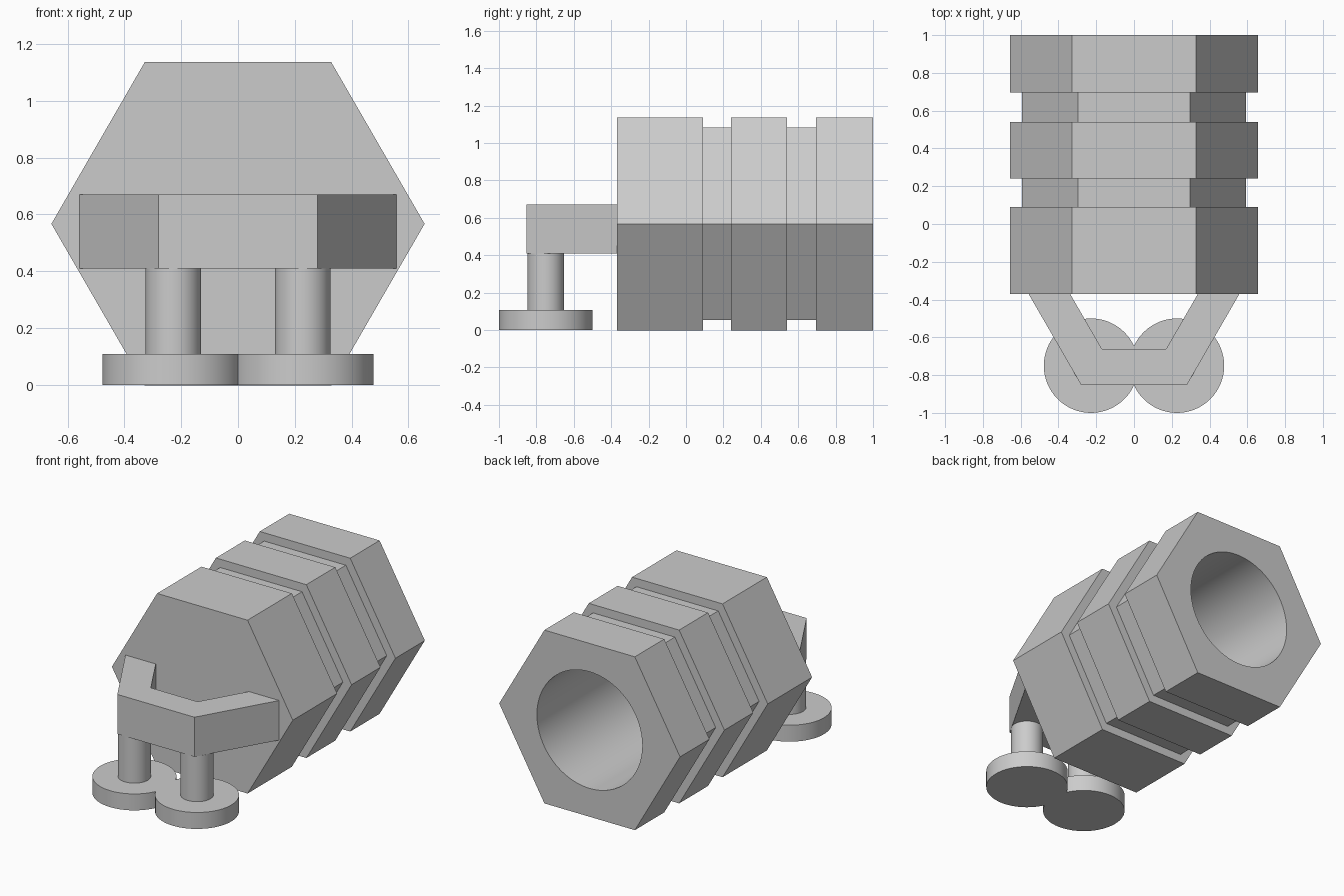
import bpy, bmesh, math

cube = bpy.data.objects.get("Cube")
if cube:
    bpy.data.objects.remove(cube, do_unlink=True)

# Single grey material
grey = bpy.data.materials.new("light grey")
grey.use_nodes = True
colour = (0.6, 0.6, 0.6, 1)
grey.diffuse_color = colour
grey.node_tree.nodes["Principled BSDF"].inputs["Base Color"].default_value = colour

CENTRE_Z = 0.567
FRONT_Y = -0.37


def finish(obj, smooth=False):
    obj.data.materials.clear()
    obj.data.materials.append(grey)
    if smooth:
        bpy.ops.object.select_all(action='DESELECT')
        obj.select_set(True)
        bpy.context.view_layer.objects.active = obj
        bpy.ops.object.shade_smooth_by_angle(angle=math.radians(30))


def mesh_object(name, bm):
    bmesh.ops.recalc_face_normals(bm, faces=bm.faces)
    mesh = bpy.data.meshes.new(name)
    bm.to_mesh(mesh)
    bm.free()
    obj = bpy.data.objects.new(name, mesh)
    bpy.context.collection.objects.link(obj)
    return obj


def cylinder(name, radius, depth, location, rotation=(0, 0, 0)):
    bpy.ops.mesh.primitive_cylinder_add(vertices=64, radius=radius, depth=depth,
                                        location=location, rotation=rotation)
    obj = bpy.context.object
    obj.name = name
    return obj


# Hexagonal body: lofted rings with two recessed grooves
WIDE, NARROW = 0.657, 0.594
profile = [(FRONT_Y, WIDE), (0.09, WIDE), (0.09, NARROW), (0.24, NARROW),
           (0.24, WIDE), (0.54, WIDE), (0.54, NARROW), (0.695, NARROW),
           (0.695, WIDE), (1.0, WIDE)]
bm = bmesh.new()
rings = []
for y, r in profile:
    angles = [math.radians(60 * i) for i in range(6)]
    rings.append([bm.verts.new((r * math.cos(a), y, CENTRE_Z + r * math.sin(a)))
                  for a in angles])
for a, b in zip(rings, rings[1:]):
    for i in range(6):
        j = (i + 1) % 6
        bm.faces.new((a[i], a[j], b[j], b[i]))
bm.faces.new(rings[0])
bm.faces.new(rings[-1])
body = mesh_object("hexagonal_body", bm)
finish(body)

# Deep round bore open at the back
FLOOR_Y, END_Y = -0.19, 1.1
cutter = cylinder("bore_cutter", 0.383, END_Y - FLOOR_Y,
                  (0, (FLOOR_Y + END_Y) / 2, CENTRE_Z), (math.pi / 2, 0, 0))
finish(cutter)
cutter.hide_render = True
cut = body.modifiers.new("bore", 'BOOLEAN')
cut.operation = 'DIFFERENCE'
cut.solver = 'EXACT'
cut.object = cutter
bpy.context.view_layer.objects.active = body
bpy.ops.object.modifier_apply(modifier=cut.name)
bpy.data.objects.remove(cutter, do_unlink=True)
finish(body, smooth=True)

# Front bracket: half of a hexagonal ring, extruded upward
BOTTOM, TOP = 0.41, 0.67
bm = bmesh.new()
outline = []
for r, steps in ((0.56, range(4)), (0.34, reversed(range(4)))):
    for i in steps:
        a = math.radians(180 + 60 * i)
        outline.append(bm.verts.new((r * math.cos(a), FRONT_Y + 0.003 + r * math.sin(a), BOTTOM)))
base = bm.faces.new(outline)
top = bmesh.ops.extrude_face_region(bm, geom=[base])
bmesh.ops.translate(bm, vec=(0, 0, TOP - BOTTOM),
                    verts=[v for v in top["geom"] if isinstance(v, bmesh.types.BMVert)])
finish(mesh_object("front_bracket", bm))

# Legs and round feet
FOOT_H, LEG_X, LEG_Y = 0.108, 0.2275, -0.75
for side, s in (("left", 1), ("right", -1)):
    foot = cylinder(side + "_foot", 0.25, FOOT_H, (s * LEG_X, LEG_Y, FOOT_H / 2))
    finish(foot, smooth=True)
    leg = cylinder(side + "_leg", 0.098, BOTTOM - FOOT_H,
                   (s * LEG_X, LEG_Y, (BOTTOM + FOOT_H) / 2))
    finish(leg, smooth=True)
